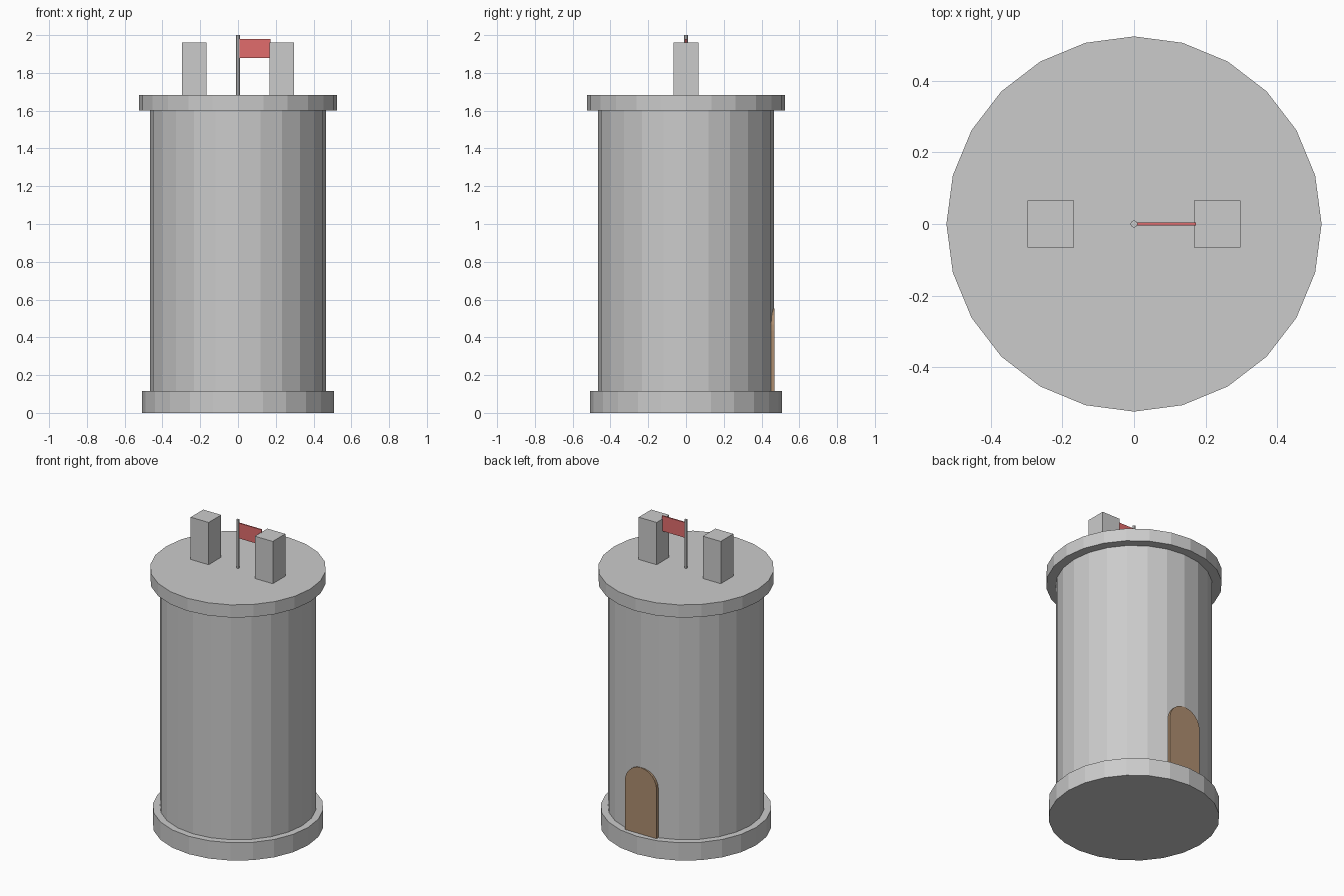
import bpy, bmesh, math

if "Cube" in bpy.data.objects:
    bpy.data.objects.remove(bpy.data.objects["Cube"])

def material(name, color):
    m = bpy.data.materials.new(name)
    m.diffuse_color = color
    m.use_nodes = True
    m.node_tree.nodes["Principled BSDF"].inputs["Base Color"].default_value = m.diffuse_color
    return m

def cylinder(name, radius, z0, z1, sides=24):
    bpy.ops.mesh.primitive_cylinder_add(vertices=sides, radius=radius, depth=z1 - z0,
                                        location=(0, 0, (z0 + z1) / 2))
    bpy.context.object.name = name
    return bpy.context.object

def box(name, low, high, mat=None):
    center = [(a + b) / 2 for a, b in zip(low, high)]
    bpy.ops.mesh.primitive_cube_add(size=1, location=center)
    ob = bpy.context.object
    ob.name = name
    ob.scale = [b - a for a, b in zip(low, high)]
    bpy.ops.object.transform_apply(location=False, rotation=False, scale=True)
    if mat:
        ob.data.materials.append(mat)
    return ob

red = material("flag_red", (0.75, 0.15, 0.15, 1))
brown = material("door_brown", (0.42, 0.27, 0.16, 1))

# Round tower: plinth, wall and overhanging roof slab
cylinder("tower_base", 0.508, 0, 0.117)
cylinder("tower_wall", 0.465, 0.05, 1.62)
cylinder("roof_slab", 0.523, 1.6, 1.683)

# Two battlement blocks
for side, label in ((-1, "left"), (1, "right")):
    x = side * 0.2325
    box("battlement_" + label, (x - 0.065, -0.065, 1.68), (x + 0.065, 0.065, 1.96))

# Flag on its pole
cylinder("flag_pole", 0.01, 1.68, 2.0, 8)
box("flag", (0.008, -0.004, 1.88), (0.173, 0.004, 1.98), red)

# Arched door plate on the back wall
half, spring, steps = 0.115, 0.437, 12
outline = [(-half, 0.115), (half, 0.115)]
outline += [(half * math.cos(math.pi * i / steps), spring + half * math.sin(math.pi * i / steps))
            for i in range(steps + 1)]
bm = bmesh.new()
face = bm.faces.new([bm.verts.new((x, 0.43, z)) for x, z in outline])
ext = bmesh.ops.extrude_face_region(bm, geom=[face])
bmesh.ops.translate(bm, vec=(0, 0.039, 0),
                    verts=[v for v in ext["geom"] if isinstance(v, bmesh.types.BMVert)])
bmesh.ops.recalc_face_normals(bm, faces=bm.faces)
mesh = bpy.data.meshes.new("door")
bm.to_mesh(mesh)
bm.free()
mesh.materials.append(brown)
bpy.context.collection.objects.link(bpy.data.objects.new("door", mesh))
